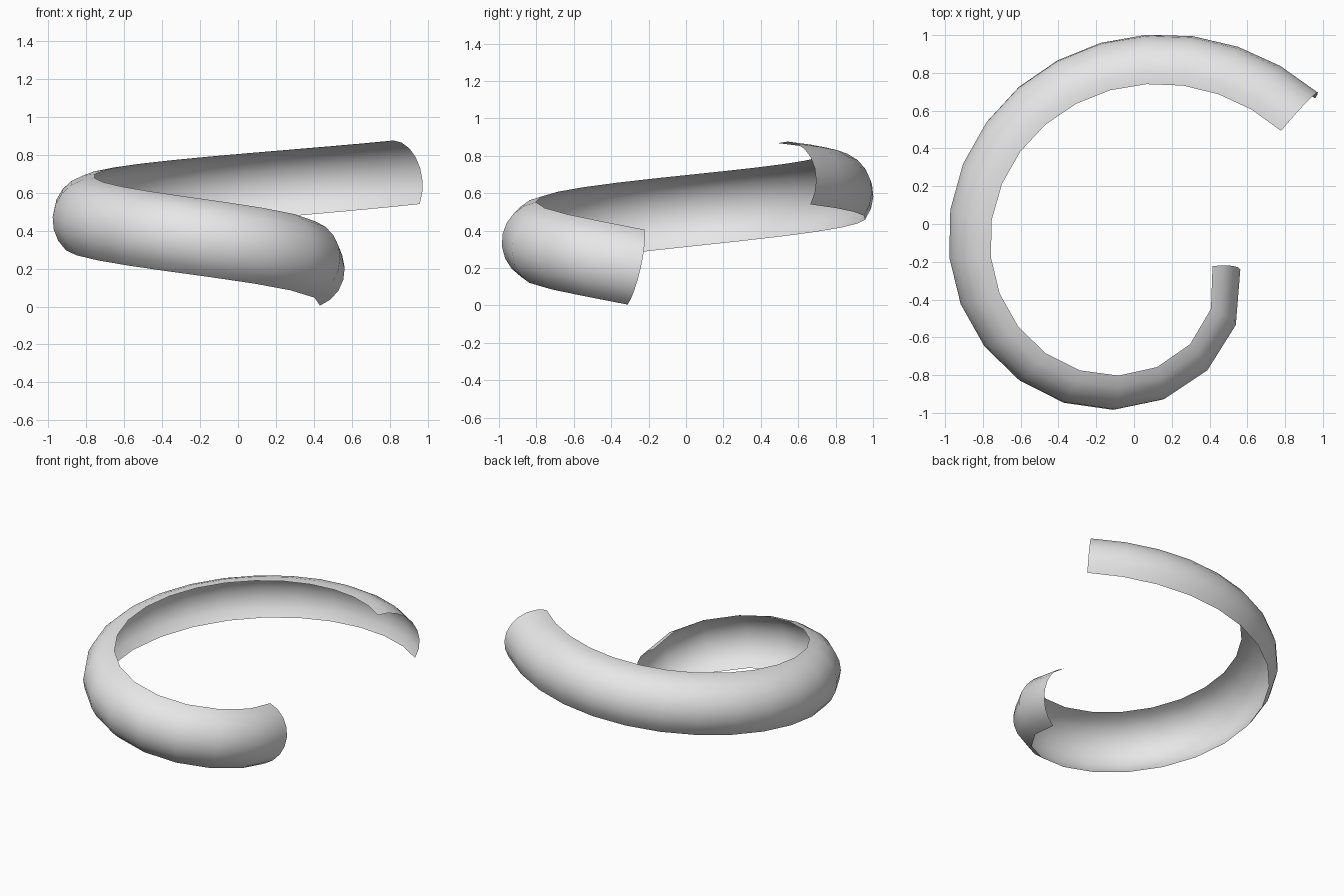
import bpy
import bmesh
from math import sin, cos, radians, sqrt
from mathutils import Vector

if "Cube" in bpy.data.objects:
    bpy.data.objects.remove(bpy.data.objects["Cube"])

STEPS, SIDES = 20, 8
TUBE = 0.22                      # radius of the open channel section
HALF_ARC = radians(69)
CENTRE = Vector((0.01, -0.21, 0.205))


def spiral(t):
    """Centre line: radius and height grow evenly with the angle."""
    a = radians(-12 - 306 * t)
    r = 0.344 + 0.76 * t
    return CENTRE + Vector((r * cos(a), r * sin(a), 0.452 * t))


def even_spacing(u):
    """Angle fraction that gives rings of equal arc length."""
    c = 0.37
    return (sqrt(c * c + (1 - c * c) * u) - c) / (1 - c)


# Sweep an outward-facing arc along the spiral, tipping it up as it climbs
bm = bmesh.new()
rings = []
for i in range(STEPS + 1):
    t = even_spacing(i / STEPS)
    p = spiral(t)
    tangent = (spiral(t + 0.001) - spiral(t - 0.001)).normalized()
    out = Vector((0, 0, 1)).cross(tangent).normalized()
    up = tangent.cross(out).normalized()
    tilt = radians(37) * t
    ring = []
    for j in range(SIDES + 1):
        a = tilt + HALF_ARC * (2 * j / SIDES - 1)
        ring.append(bm.verts.new(p + TUBE * (cos(a) * out + sin(a) * up)))
    rings.append(ring)

# The path runs clockwise, so outward is on its left
for r0, r1 in zip(rings, rings[1:]):
    for j in range(SIDES):
        face = bm.faces.new((r0[j], r0[j + 1], r1[j + 1], r1[j]))
        face.smooth = True

mesh = bpy.data.meshes.new("spiral_channel")
bm.to_mesh(mesh)
bm.free()
channel = bpy.data.objects.new("spiral_channel", mesh)
bpy.context.collection.objects.link(channel)

# Plain light grey
grey = bpy.data.materials.new("light_grey")
grey.use_nodes = True
colour = (0.8, 0.8, 0.8, 1)
grey.diffuse_color = colour
grey.node_tree.nodes["Principled BSDF"].inputs["Base Color"].default_value = colour
mesh.materials.append(grey)
